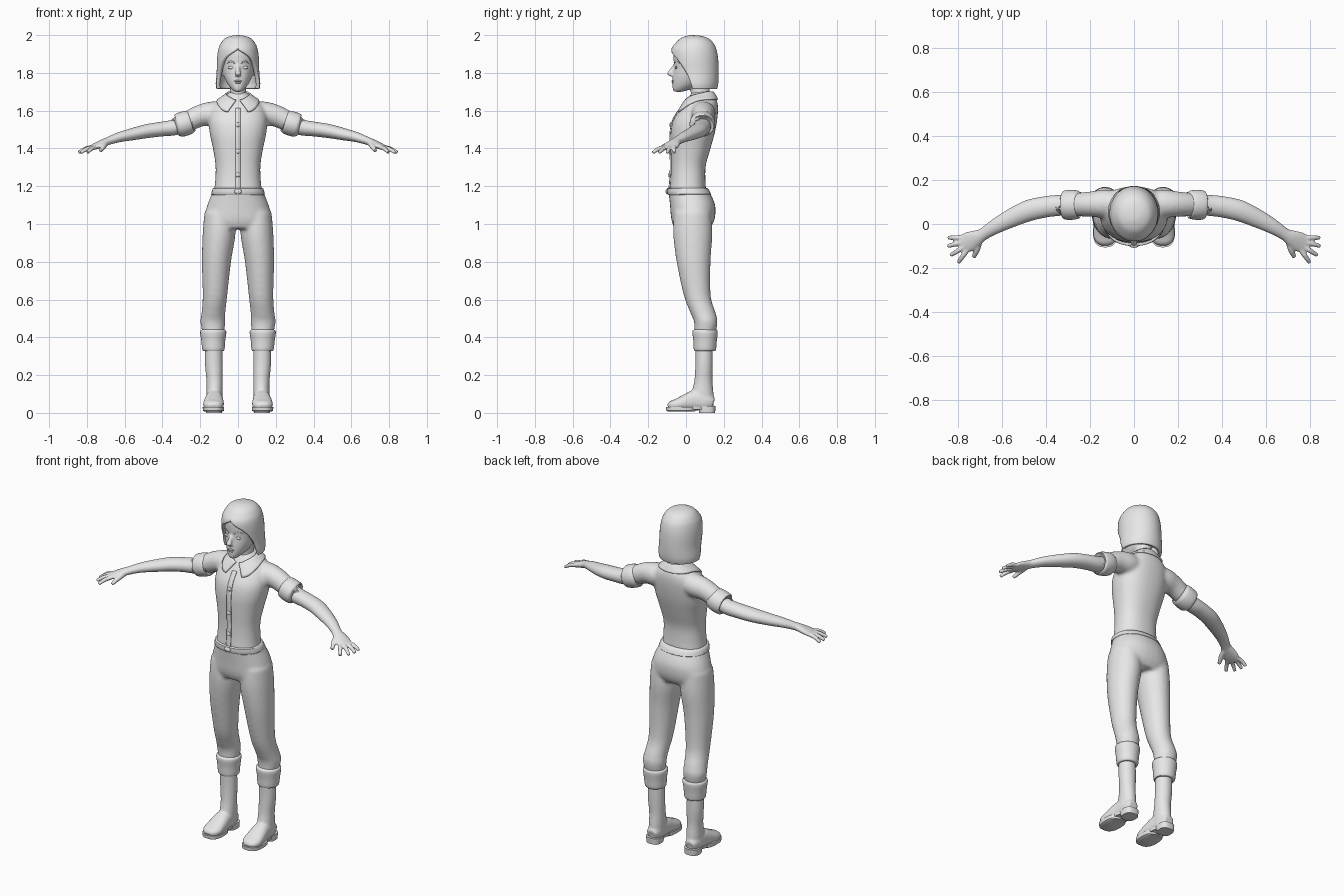
import bpy, bmesh, math
from mathutils import Vector, Matrix

if "Cube" in bpy.data.objects:
    bpy.data.objects.remove(bpy.data.objects["Cube"])

GREY = (0.8, 0.8, 0.8, 1)
mat = bpy.data.materials.new("plain_grey")
mat.use_nodes = True
mat.diffuse_color = GREY
mat.node_tree.nodes["Principled BSDF"].inputs["Base Color"].default_value = GREY


def resample(rows, n=4):
    """Smooth curve through all the rows of numbers."""
    out = []
    for i in range(len(rows) - 1):
        p = [rows[max(0, min(len(rows) - 1, i + k))] for k in (-1, 0, 1, 2)]
        for j in range(n):
            t = j / n
            out.append([b + 0.5 * t * (c - a + t * (2 * a - 5 * b + 4 * c - d + t * (3 * (b - c) + d - a)))
                        for a, b, c, d in zip(*p)])
    return out + [list(rows[-1])]


def loft(bm, rows, side=1, along=False, power=2.0, n=32, fine=4):
    """Closed tube through rows of (x, y, z, half width, half depth)."""
    rows = resample(rows, fine)
    cen = [Vector((r[0] * side, r[1], r[2])) for r in rows]
    rings = []
    for i, r in enumerate(rows):
        u, v = Vector((1, 0, 0)), Vector((0, 1, 0))
        if along:
            t = (cen[min(i + 1, len(cen) - 1)] - cen[max(i - 1, 0)]).normalized()
            u = t.cross(Vector((0, 0, 1))).normalized()
            v = u.cross(t)
        ring = []
        for k in range(n):
            c, s = math.cos(math.tau * k / n), math.sin(math.tau * k / n)
            c, s = (math.copysign(abs(q) ** (2 / power), q) for q in (c, s))
            ring.append(bm.verts.new(cen[i] + u * c * r[3] + v * s * r[4]))
        rings.append(ring)
    for a, b in zip(rings, rings[1:]):
        for k in range(n):
            bm.faces.new((a[k], a[k - 1], b[k - 1], b[k]))
    bm.faces.new(rings[0])
    bm.faces.new(rings[-1])


def ball(bm, loc, size):
    bmesh.ops.create_uvsphere(bm, u_segments=16, v_segments=10, radius=1,
                              matrix=Matrix.Translation(loc) @ Matrix.Diagonal((*size, 1)))


def finish(bm, name, voxel=0, smooth=4, angle=40):
    """Make the object; voxel blends overlapping tubes into one skin."""
    bmesh.ops.recalc_face_normals(bm, faces=bm.faces)
    for f in bm.faces:
        f.smooth = True
    for e in bm.edges:
        if len(e.link_faces) == 2 and e.calc_face_angle(0) > math.radians(angle):
            e.smooth = False
    me = bpy.data.meshes.new(name)
    bm.to_mesh(me)
    bm.free()
    me.materials.append(mat)
    ob = bpy.data.objects.new(name, me)
    bpy.context.collection.objects.link(ob)
    if voxel:
        m = ob.modifiers.new("blend", "REMESH")
        m.mode, m.voxel_size, m.use_smooth_shade = "VOXEL", voxel, True
        m = ob.modifiers.new("soften", "SMOOTH")
        m.factor, m.iterations = 0.5, smooth
    return ob


def front_y(ob, x, z):
    """Depth of the front surface of an object."""
    dg = bpy.context.evaluated_depsgraph_get()
    hit, loc, _, _ = ob.evaluated_get(dg).ray_cast(Vector((x, -1, z)), Vector((0, 1, 0)))
    return loc.y if hit else 0.0


def ring_rows(rows):
    """(z, half width, front y, back y) to loft rows."""
    return [(0, (f + b) / 2, z, a, (b - f) / 2) for z, a, f, b in rows]


SIDES = (("left", 1), ("right", -1))

# Shirt with both short sleeves
bm = bmesh.new()
loft(bm, ring_rows([(1.17, .128, -.09, .108), (1.23, .121, -.083, .103), (1.31, .119, -.08, .105),
                    (1.4, .133, -.082, .13), (1.48, .15, -.082, .152), (1.55, .155, -.068, .165),
                    (1.61, .142, -.03, .17), (1.65, .108, -.002, .165), (1.68, .065, .02, .15),
                    (1.7, .046, .032, .14)]), power=2.3)
for _, s in SIDES:
    loft(bm, [(.06, .092, 1.585, .055, .055), (.13, .092, 1.585, .065, .064), (.2, .09, 1.573, .057, .058),
              (.28, .087, 1.535, .052, .053)], s, True)
shirt = finish(bm, "shirt", .009, 8)

# Rolled sleeve cuffs
for label, s in SIDES:
    bm = bmesh.new()
    loft(bm, [(.25, .088, 1.542, .05, .05), (.253, .088, 1.541, .063, .061), (.285, .087, 1.531, .068, .065),
              (.318, .086, 1.521, .064, .061), (.322, .086, 1.52, .046, .044)], s, True)
    finish(bm, label + "_sleeve_cuff")

# Collar and button placket draped over the shirt
def drape(name, rows, thick):
    bm = bmesh.new()
    grid = [[bm.verts.new(p) for p in row] for row in rows]
    for a, b in zip(grid, grid[1:]):
        for k in range(len(a) - 1):
            bm.faces.new((a[k], a[k + 1], b[k + 1], b[k]))
    ob = finish(bm, name)
    m = ob.modifiers.new("drape", "SHRINKWRAP")
    m.target, m.wrap_mode, m.offset = shirt, "ABOVE_SURFACE", .004
    ob.modifiers.new("thickness", "SOLIDIFY").thickness = thick
    ob.modifiers["thickness"].offset = 0
    return ob


collar = []
for j in range(7):
    q, row = j / 6, []
    for k in range(49):
        t = .16 + (math.tau - .32) * k / 48
        f = (1 + math.cos(t)) / 2
        point = (.035 * q * f ** 4) * math.copysign(1, math.sin(t))
        row.append(((.052 + .04 * q) * math.sin(t) + point, .088 - (.06 + .045 * q) * math.cos(t),
                    1.705 - .075 * f ** 2 - q * (.035 + .02 * f)))
    collar.append(row)
drape("collar", collar, .01)
drape("placket", [[(x, front_y(shirt, x, z), z) for x in (-.014, 0, .014)]
                  for z in [1.18 + .012 * i for i in range(37)]], .004)

bm = bmesh.new()
for z in (1.26, 1.385, 1.525):
    ball(bm, (0, front_y(shirt, 0, z) - .007, z), (.012, .006, .012))
finish(bm, "buttons")

# Trousers: hips and legs blended
bm = bmesh.new()
loft(bm, ring_rows([(1.185, .129, -.094, .112), (1.15, .143, -.09, .135), (1.09, .166, -.084, .156),
                    (1.02, .182, -.077, .15), (.975, .172, -.06, .125)]), power=2.2)
for _, s in SIDES:
    loft(bm, [(.098, .035, 1.06, .08, .098), (.1, .036, .95, .087, .104), (.114, .04, .8, .077, .09),
              (.122, .06, .62, .065, .071), (.13, .09, .53, .063, .067), (.133, .105, .48, .066, .062),
              (.13, .1, .41, .055, .055)], s)
finish(bm, "trousers", .009, 8)

# Waistband and buckle
bm = bmesh.new()
loft(bm, ring_rows([(1.155, .136, -.094, .127), (1.158, .142, -.099, .133), (1.187, .134, -.1, .117),
                    (1.19, .125, -.09, .106)]), power=2.2, fine=2)
finish(bm, "waistband")
bm = bmesh.new()
ball(bm, (0, -.1, 1.172), (.02, .008, .014))
finish(bm, "waist_button")

for label, s in SIDES:
    # Rolled trouser cuffs
    bm = bmesh.new()
    loft(bm, [(.13, .1, .328, .046, .046), (.13, .1, .333, .058, .058), (.131, .101, .38, .063, .062),
              (.131, .101, .43, .069, .067), (.131, .101, .442, .056, .056)], s)
    finish(bm, label + "_trouser_cuff")

    # Boot: shaft and foot blended
    bm = bmesh.new()
    loft(bm, [(.129, .096, .37, .046, .046), (.128, .096, .26, .047, .046), (.124, .092, .17, .043, .048),
              (.124, .088, .1, .043, .058), (.125, .09, .03, .042, .056)], s)
    loft(bm, [(.126, .145, .05, .03, .03), (.126, .11, .06, .042, .042), (.126, .05, .066, .046, .054),
              (.128, 0, .056, .052, .043), (.13, -.05, .044, .055, .03), (.13, -.08, .038, .044, .024),
              (.13, -.096, .034, .022, .012)], s, True, 2.4)
    finish(bm, label + "_boot", .007, 4)

    # Sole and heel
    bm = bmesh.new()
    loft(bm, [(.13, -.025, .008, .05, .073), (.13, -.027, .012, .056, .077), (.13, -.027, .032, .057, .079)],
         s, power=2.6, fine=1)
    loft(bm, [(.126, .112, 0, .042, .042), (.126, .11, .036, .045, .047)], s, power=2.8, fine=1)
    loft(bm, [(.127, .05, .018, .043, .06), (.127, .05, .034, .045, .06)], s, fine=1)
    finish(bm, label + "_boot_sole")

    # Arm, palm, fingers and thumb blended
    bm = bmesh.new()
    loft(bm, [(.24, .088, 1.545, .042, .042), (.33, .085, 1.513, .047, .042), (.4, .078, 1.503, .048, .039),
              (.48, .06, 1.492, .048, .037), (.56, .025, 1.475, .042, .032), (.63, -.012, 1.459, .034, .026),
              (.685, -.047, 1.44, .028, .021), (.715, -.064, 1.428, .037, .02), (.75, -.081, 1.413, .045, .017),
              (.785, -.094, 1.4, .04, .012)], s, True)
    for base, tip in (((.775, -.062), (.842, -.062)), ((.77, -.08), (.844, -.1)),
                      ((.765, -.1), (.832, -.142)), ((.755, -.115), (.797, -.175))):
        mid = [(p + q) / 2 for p, q in zip(base, tip)]
        loft(bm, [(*base, 1.406, .012, .012), (*mid, 1.398, .0115, .0115), (*tip, 1.378, .009, .009)], s, True, n=16)
    loft(bm, [(.7, -.075, 1.425, .014, .014), (.712, -.115, 1.41, .014, .014), (.727, -.15, 1.387, .01, .01)],
         s, True, n=16)
    finish(bm, label + "_arm", .005, 3)

# Head with neck, nose and ears
bm = bmesh.new()
loft(bm, ring_rows([(1.7, .016, -.062, -.02), (1.712, .032, -.07, .02), (1.74, .055, -.072, .08),
                    (1.78, .074, -.07, .125), (1.83, .085, -.064, .145), (1.88, .088, -.066, .148),
                    (1.92, .083, -.062, .142), (1.96, .06, -.03, .11), (1.98, .02, .01, .06)]))
loft(bm, ring_rows([(1.6, .05, .03, .14), (1.69, .042, .025, .125), (1.78, .045, .02, .125)]))
loft(bm, [(0, -.058, 1.845, .008, .008), (0, -.075, 1.815, .011, .014), (0, -.085, 1.795, .016, .016),
          (0, -.072, 1.782, .013, .012)])
for _, s in SIDES:
    ball(bm, (.088 * s, .045, 1.815), (.012, .02, .032))
head = finish(bm, "head", .006, 4)

# Eyes, eyebrows and lips
eyes, brows, lips = bmesh.new(), bmesh.new(), bmesh.new()
for _, s in SIDES:
    ball(eyes, (.036 * s, front_y(head, .036 * s, 1.828) + .001, 1.828), (.018, .006, .008))
    loft(brows, [(x, front_y(head, x * s, z), z, .003, .004) for x, z in ((.016, 1.853), (.038, 1.861), (.06, 1.853))],
         s, True, n=8)
for z, w in ((1.757, .021), (1.748, .017)):
    ball(lips, (0, front_y(head, 0, z) + .001, z), (w, .006, .005))
for b, name in ((eyes, "eyes"), (brows, "eyebrows"), (lips, "lips")):
    finish(b, name)

# Bobbed hair: shell open around the face
bm = bmesh.new()
COLS, grid = 48, []
for z, a, f, b, gap in resample([(2, .001, .03, .032, 0), (1.996, .035, .005, .08, 0), (1.982, .07, -.03, .12, 0),
                                 (1.955, .092, -.058, .147, 0), (1.925, .104, -.078, .161, .05),
                                 (1.875, .111, -.08, .17, .72), (1.8, .113, -.07, .173, 1.15),
                                 (1.745, .118, -.06, .171, 1.3), (1.715, .114, -.05, .165, 1.35)]):
    row = []
    for k in range(COLS + 1):
        t = max(gap, 0) + (math.tau - 2 * max(gap, 0)) * k / COLS
        row.append(bm.verts.new((a * math.sin(t), (f + b) / 2 - (b - f) / 2 * math.cos(t), z)))
    grid.append(row)
for a, b in zip(grid, grid[1:]):
    for k in range(COLS):
        bm.faces.new((a[k], a[k + 1], b[k + 1], b[k]))
bmesh.ops.remove_doubles(bm, verts=bm.verts, dist=.0015)
hair = finish(bm, "bobbed_hair", angle=80)
m = hair.modifiers.new("thickness", "SOLIDIFY")
m.thickness, m.offset = .02, -1
